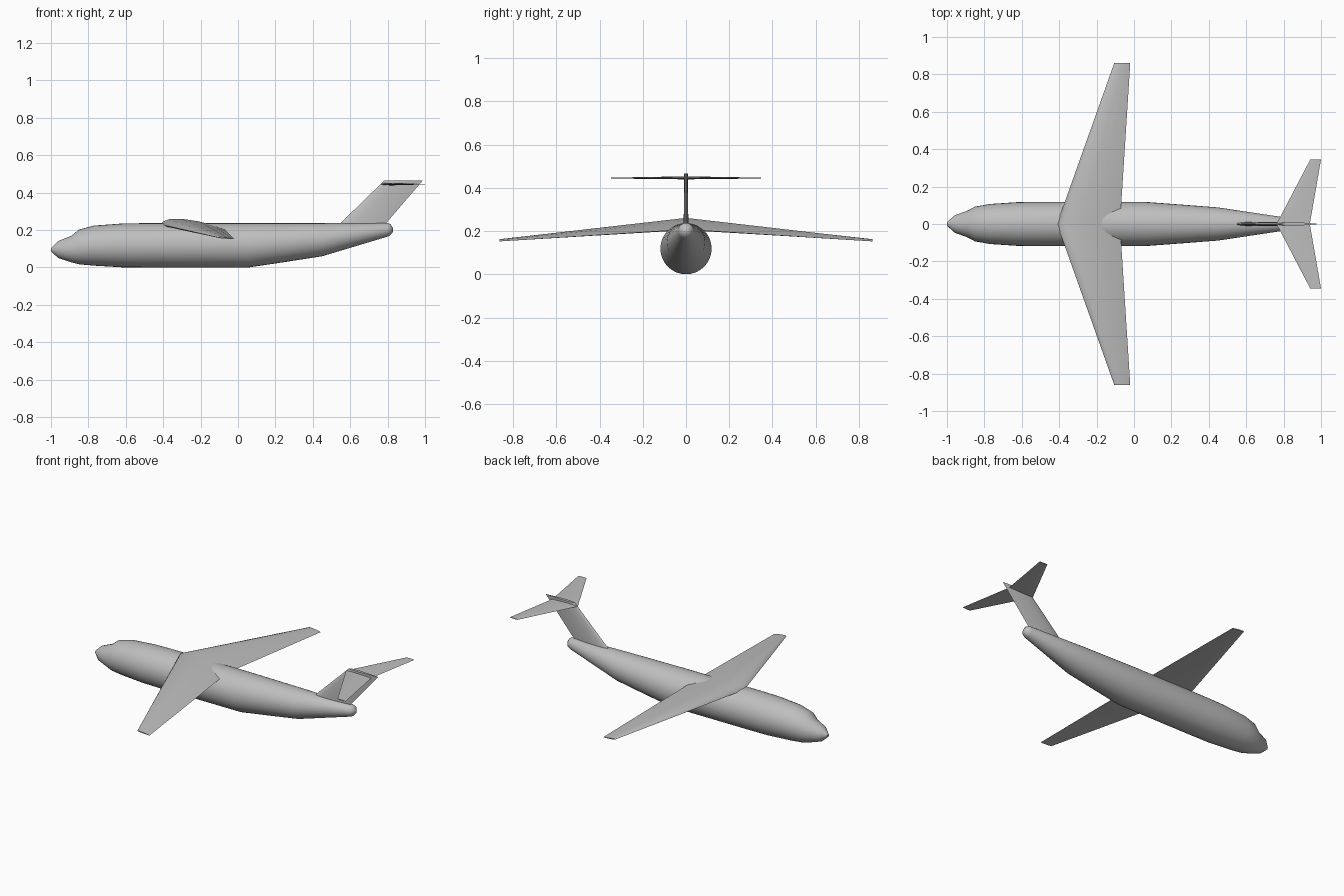
import bpy
import bmesh
import math
from mathutils import Vector

cube = bpy.data.objects.get("Cube")
if cube:
    bpy.data.objects.remove(cube, do_unlink=True)

grey = bpy.data.materials.new("light_grey")
grey.use_nodes = True
colour = (0.52, 0.52, 0.52, 1)
grey.diffuse_color = colour
grey.node_tree.nodes["Principled BSDF"].inputs["Base Color"].default_value = colour


def loft(name, rings, angle):
    """Skin a list of equal-length point rings and close both ends."""
    bm = bmesh.new()
    loops = [[bm.verts.new(p) for p in ring] for ring in rings]
    for a, b in zip(loops, loops[1:]):
        for i in range(len(a)):
            j = (i + 1) % len(a)
            bm.faces.new((a[i], a[j], b[j], b[i]))
    bm.faces.new(loops[0])
    bm.faces.new(loops[-1])
    bmesh.ops.recalc_face_normals(bm, faces=bm.faces)
    mesh = bpy.data.meshes.new(name)
    bm.to_mesh(mesh)
    bm.free()
    obj = bpy.data.objects.new(name, mesh)
    bpy.context.collection.objects.link(obj)
    mesh.materials.append(grey)
    bpy.ops.object.select_all(action="DESELECT")
    obj.select_set(True)
    bpy.context.view_layer.objects.active = obj
    bpy.ops.object.shade_smooth_by_angle(angle=math.radians(angle))
    return obj


def foil(lead, trail, upper, lower, normal):
    """Aerofoil section between a leading and a trailing point."""
    lead, trail, normal = Vector(lead), Vector(trail), Vector(normal)
    shape = [(0.03, 0.4), (0.12, 0.8), (0.32, 1), (0.6, 0.8), (0.85, 0.35)]
    top = [lead.lerp(trail, t) + normal * h * upper for t, h in shape]
    bottom = [lead.lerp(trail, t) - normal * h * lower for t, h in shape]
    return [lead] + top + [trail] + bottom[::-1]


# Fuselage: round sections given as x, bottom z, top z
stations = [
    (-1.0, 0.086, 0.104), (-0.96, 0.05, 0.142), (-0.89, 0.027, 0.17),
    (-0.85, 0.017, 0.203), (-0.77, 0.01, 0.224), (-0.62, 0.001, 0.235),
    (-0.5, 0, 0.237), (0.055, 0, 0.237), (0.25, 0.029, 0.237),
    (0.45, 0.06, 0.237), (0.8, 0.165, 0.237), (0.815, 0.173, 0.232),
    (0.83, 0.192, 0.21),
]
sides = 32
rings = []
for x, low, high in stations:
    r, mid = (high - low) / 2, (high + low) / 2
    rings.append([(x, r * math.cos(math.tau * i / sides),
                   mid + r * math.sin(math.tau * i / sides)) for i in range(sides)])
loft("fuselage", rings, 40)

# Swept, drooping main wing, tip to tip
up = (0, 0, 1)


def wing_tip(side):
    return foil((-0.105, 0.862 * side, 0.16), (-0.02, 0.862 * side, 0.152), 0.004, 0.003, up)


root = foil((-0.412, 0, 0.23), (-0.075, 0, 0.207), 0.038, 0.015, up)
loft("main_wing", [wing_tip(-1), root, wing_tip(1)], 40)

# Swept tail fin
across = (0, 1, 0)
loft("tail_fin", [
    foil((0.51, 0, 0.2), (0.76, 0, 0.2), 0.011, 0.011, across),
    foil((0.782, 0, 0.465), (0.988, 0, 0.465), 0.009, 0.009, across),
], 40)


# Tailplane near the top of the fin
def tail_tip(side):
    return foil((0.943, 0.346 * side, 0.445), (1.0, 0.346 * side, 0.445), 0.002, 0.002, up)


tail_root = foil((0.762, 0, 0.446), (0.94, 0, 0.446), 0.007, 0.007, up)
loft("tailplane", [tail_tip(-1), tail_root, tail_tip(1)], 40)
